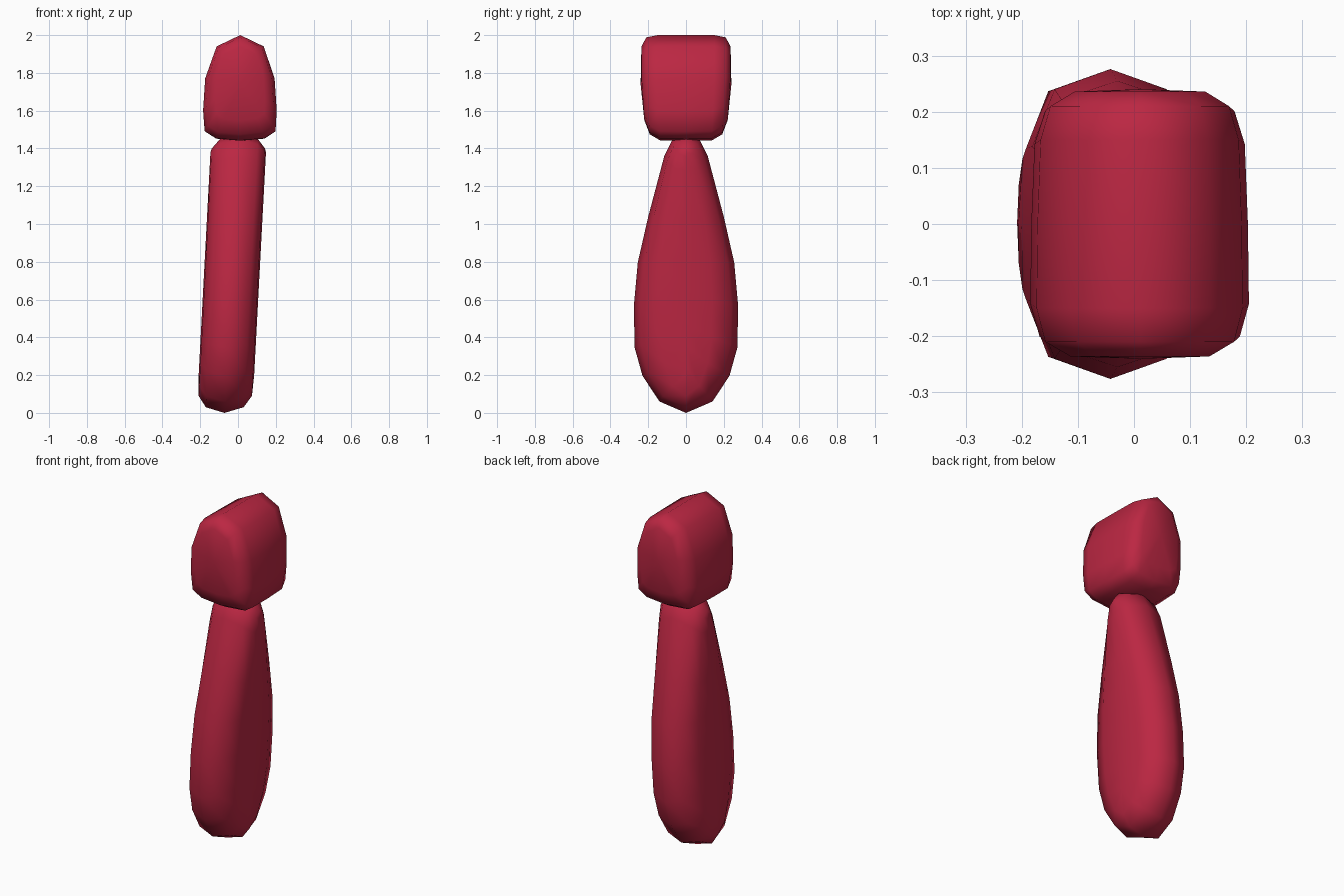
import bpy, bmesh
from mathutils import Vector

if "Cube" in bpy.data.objects:
    bpy.data.objects.remove(bpy.data.objects["Cube"])

red = bpy.data.materials.new("red_cloth")
red.diffuse_color = (0.50, 0.02, 0.055, 1)
red.use_nodes = True
red.node_tree.nodes["Principled BSDF"].inputs["Base Color"].default_value = red.diffuse_color


def loft(name, rings):
    """Skin a list of closed rings; end rings are capped or collapse to a seam."""
    bm = bmesh.new()
    loops = [[bm.verts.new(p) for p in ring] for ring in rings]
    n = len(loops[0])
    for a, b in zip(loops, loops[1:]):
        for i in range(n):
            j = (i + 1) % n
            bm.faces.new((a[i], a[j], b[j], b[i]))
    bmesh.ops.remove_doubles(bm, verts=bm.verts, dist=0.0005)
    bmesh.ops.recalc_face_normals(bm, faces=bm.faces)
    for f in bm.faces:
        f.smooth = True
    mesh = bpy.data.meshes.new(name)
    bm.to_mesh(mesh)
    bm.free()
    mesh.materials.append(red)
    ob = bpy.data.objects.new(name, mesh)
    bpy.context.collection.objects.link(ob)
    return ob


# Blade: side outline (half width, z), layered across its thickness and leaning in x
half = [(0.0, 0.005), (0.14, 0.065), (0.23, 0.2), (0.272, 0.35), (0.276, 0.57),
        (0.255, 0.8), (0.2, 1.04), (0.115, 1.36), (0.07, 1.45), (0.0, 1.48)]
outline = half + [(-y, z) for y, z in half[-2:0:-1]]
# (x offset, width scale, lowest z, highest z)
layers = [(-0.147, 0.0, 0.2, 1.38), (-0.141, 0.5, 0.09, 1.40), (-0.1, 0.87, 0.03, 1.45),
          (0, 1, 0.0, 1.48),
          (0.1, 0.87, 0.03, 1.45), (0.141, 0.5, 0.09, 1.40), (0.147, 0.0, 0.2, 1.38)]
rings = []
for x, s, lo, hi in layers:
    ring = []
    for y, z in outline:
        zz = lo + (z - 0.005) / 1.475 * (hi - lo)
        ring.append((x - 0.072 + 0.053 * zz, y * s, zz))
    rings.append(ring)
loft("tie_blade", rings)

# Knot: front outline with a ridged top, layered front to back with rounded ends
knot = [(0.012, 2.0), (0.135, 1.94), (0.192, 1.77), (0.203, 1.6), (0.197, 1.49),
        (0.14, 1.452), (0.012, 1.44), (-0.115, 1.452), (-0.175, 1.49),
        (-0.183, 1.6), (-0.172, 1.77), (-0.112, 1.94)]
# (y, width scale, lowest z, highest z)
steps = [(0.243, 0.0, 1.74, 1.74), (0.236, 0.66, 1.55, 1.94), (0.21, 0.9, 1.475, 1.988),
         (0.15, 0.99, 1.442, 2.0), (0.0, 1.0, 1.44, 2.0)]
steps += [(-y, s, lo, hi) for y, s, lo, hi in steps[-2::-1]]
rings = []
for y, s, lo, hi in steps:
    ring = []
    for x, z in knot:
        zz = lo + (z - 1.44) / 0.56 * (hi - lo)
        taper = 1 - 0.28 * max(0, 1.78 - zz)
        ring.append((0.012 + (x - 0.012) * s * (1 - 0.13 * y), y * taper, zz))
    rings.append(ring)
loft("tie_knot", rings)
